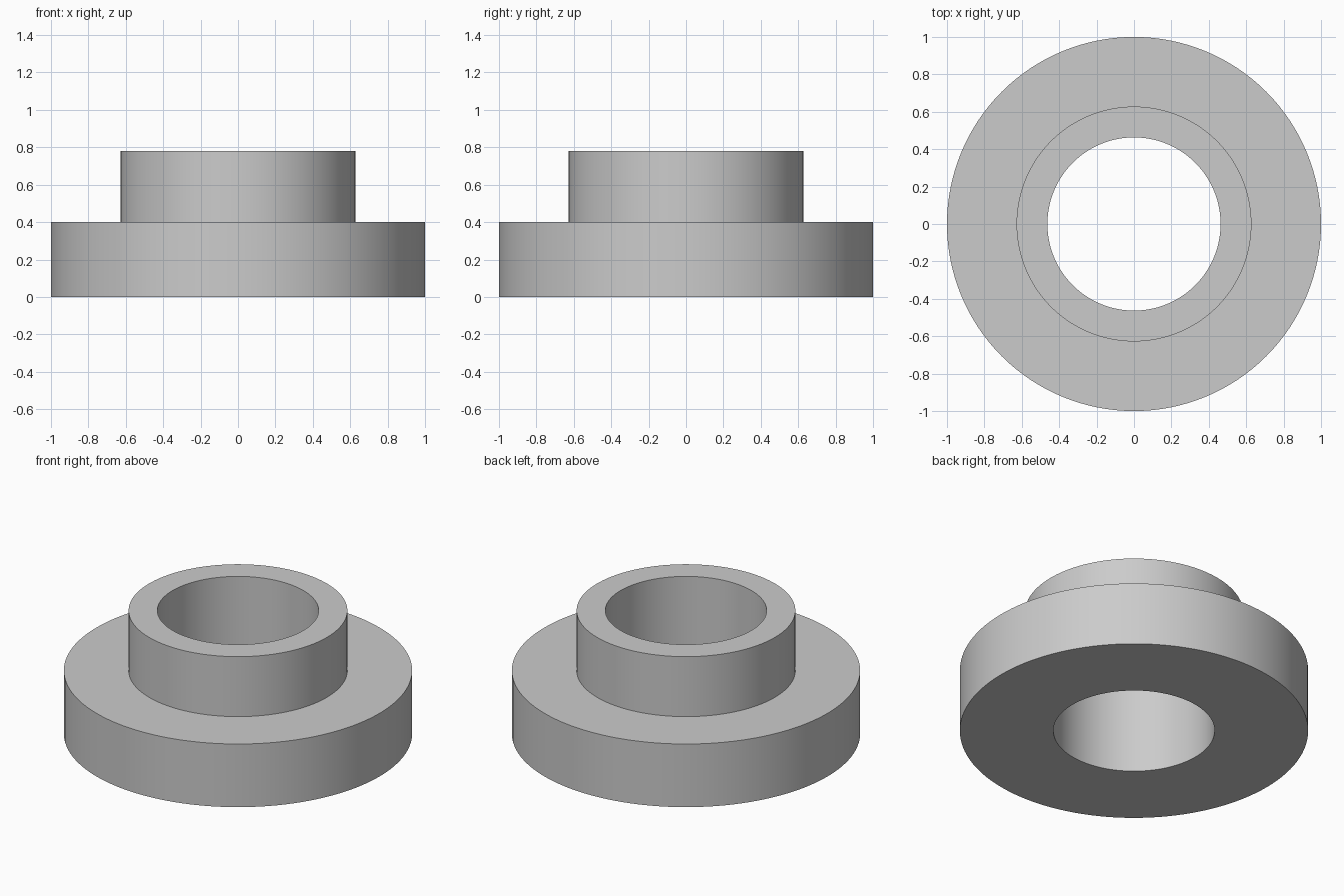
import bpy, bmesh, math

# Remove the default cube
cube = bpy.data.objects.get("Cube")
if cube:
    bpy.data.objects.remove(cube, do_unlink=True)

SEGMENTS = 128
HOLE, COLLAR, FLANGE = 0.463, 0.628, 1.0
STEP, TOP = 0.4, 0.78

# Plain grey material
grey = bpy.data.materials.new("light_grey")
grey.use_nodes = True
colour = (0.6, 0.6, 0.6, 1)
grey.diffuse_color = colour
grey.node_tree.nodes["Principled BSDF"].inputs["Base Color"].default_value = colour

# Closed half-section of the flange, collar and through-hole
profile = [(HOLE, 0), (FLANGE, 0), (FLANGE, STEP),
           (COLLAR, STEP), (COLLAR, TOP), (HOLE, TOP)]

# Revolve the section around z
bm = bmesh.new()
verts = [bm.verts.new((r, 0, z)) for r, z in profile]
edges = [bm.edges.new((verts[i - 1], v)) for i, v in enumerate(verts)]
bmesh.ops.spin(bm, geom=verts + edges, cent=(0, 0, 0), axis=(0, 0, 1),
               angle=math.tau, steps=SEGMENTS, use_merge=True)
bmesh.ops.remove_doubles(bm, verts=bm.verts, dist=0.0001)
bmesh.ops.recalc_face_normals(bm, faces=bm.faces)

mesh = bpy.data.meshes.new("flanged_bushing")
bm.to_mesh(mesh)
bm.free()
mesh.materials.append(grey)
bushing = bpy.data.objects.new("flanged_bushing", mesh)
bpy.context.collection.objects.link(bushing)

# Smooth walls with crisp rims
bpy.ops.object.select_all(action="DESELECT")
bushing.select_set(True)
bpy.context.view_layer.objects.active = bushing
bpy.ops.object.shade_smooth_by_angle(angle=math.radians(30))
